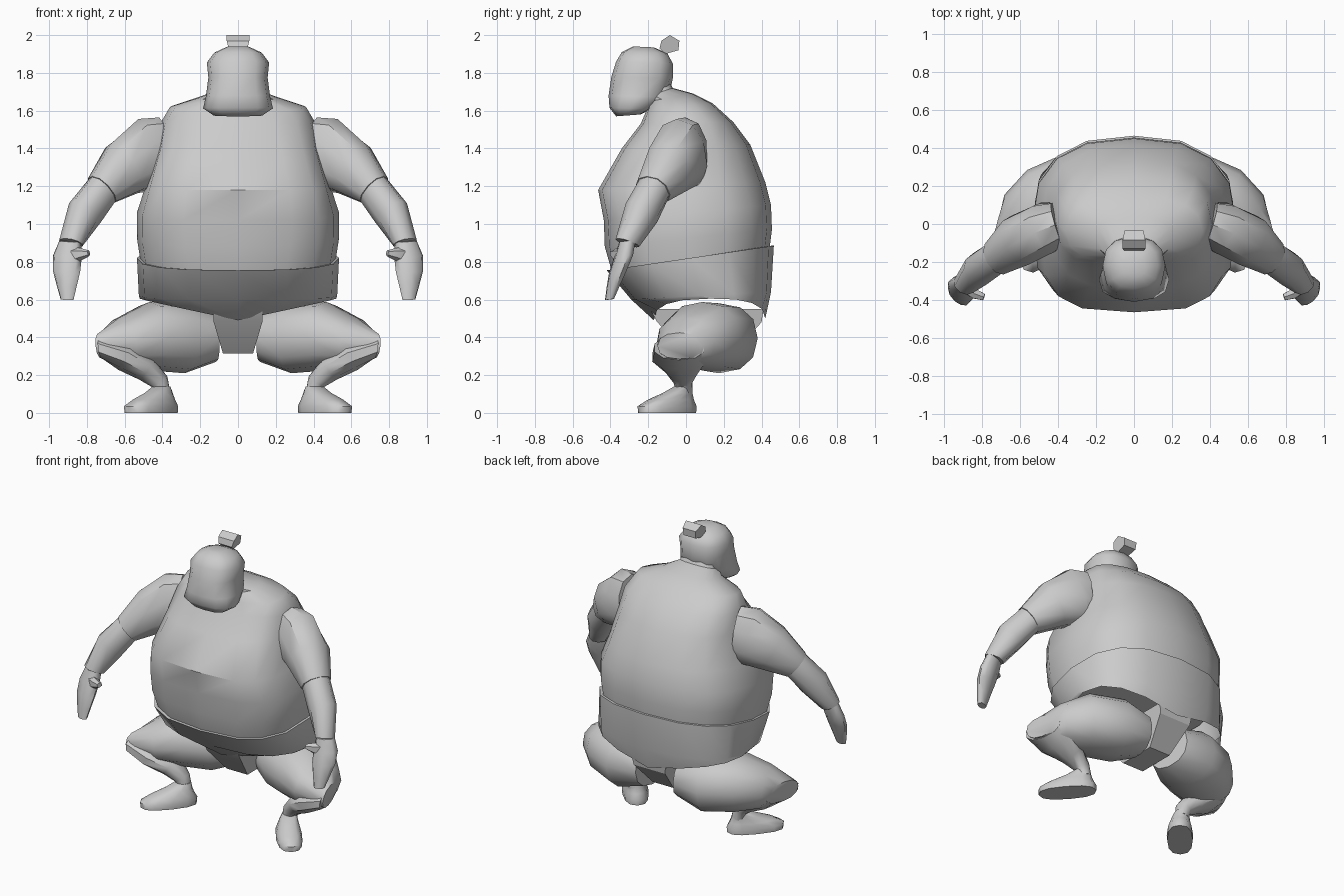
import bpy, bmesh, math
from mathutils import Vector as V


def finish(name, bm, mirror=False, angle=40):
    bmesh.ops.recalc_face_normals(bm, faces=bm.faces)
    me = bpy.data.meshes.new(name)
    bm.to_mesh(me)
    bm.free()
    ob = bpy.data.objects.new(name, me)
    bpy.context.collection.objects.link(ob)
    bpy.ops.object.select_all(action='DESELECT')
    ob.select_set(True)
    bpy.context.view_layer.objects.active = ob
    bpy.ops.object.shade_smooth_by_angle(angle=math.radians(angle))
    if mirror:
        ob.modifiers.new("Mirror", 'MIRROR').use_mirror_merge = False
    return ob


def loft(name, rings, caps=True, mirror=False, angle=40):
    bm = bmesh.new()
    vs = [[bm.verts.new(p) for p in r] for r in rings]
    n = len(vs[0])
    for a, b in zip(vs, vs[1:]):
        for i in range(n):
            bm.faces.new((a[i], a[(i + 1) % n], b[(i + 1) % n], b[i]))
    if caps:
        bm.faces.new(vs[0])
        bm.faces.new(vs[-1])
    return finish(name, bm, mirror, angle)


def oval(c, u, v, n, p=2.0, p2=None):
    # superellipse around c with half-axes u and v; p2 is the exponent on the -v half
    out = []
    for i in range(n):
        a = 2 * math.pi * i / n
        s, t = math.cos(a), math.sin(a)
        q = p2 if p2 and t < -1e-6 else p
        s = math.copysign(abs(s) ** (2 / q), s)
        t = math.copysign(abs(t) ** (2 / q), t)
        out.append(V(c) + V(u) * s + V(v) * t)
    return out


def slab(yf, zf, yb, zb, w, pf=None, n=16, p=2.5, rise=0):
    # tilted body section given by its front point, back point and half width
    f, b = V((0, yf, zf)), V((0, yb, zb))
    r = oval((f + b) / 2, (w, 0, 0), (b - f) / 2, n, p, pf)
    for q in r:
        q.z += rise * abs(q.x) / w
    return r


def tube(name, stations, n=10, p=2.2, start=None, end=None):
    # limb through (centre, upright radius, sideways radius) stations
    cs = [V(s[0]) for s in stations]
    rings = []
    for i, (c, ru, rv) in enumerate(stations):
        t = cs[min(i + 1, len(cs) - 1)] - cs[max(i - 1, 0)]
        if i == 0 and start:
            t = V(start)
        if i == len(cs) - 1 and end:
            t = V(end)
        t.normalize()
        v = t.cross(V((0, 0, 1))).normalized()
        u = v.cross(t)
        rings.append(oval(c, u * ru, v * rv, n, p))
    return loft(name, rings, mirror=True)


def prism(name, pts):
    # side profile (y, z, half width) spanning x
    bm = bmesh.new()
    l = [bm.verts.new((-w, y, z)) for y, z, w in pts]
    r = [bm.verts.new((w, y, z)) for y, z, w in pts]
    bm.faces.new(l)
    bm.faces.new(r)
    for i in range(len(l)):
        j = (i + 1) % len(l)
        bm.faces.new((l[i], l[j], r[j], r[i]))
    return finish(name, bm, angle=20)


# torso and neck: squarer across the chest than the back
loft("torso", [slab(*s) for s in (
    (-.39, .74, .44, .85, .515, 2.7), (-.43, .88, .455, .97, .535, 2.9),
    (-.435, 1.02, .45, 1.1, .535, 3.1), (-.465, 1.18, .42, 1.22, .49, 3.3),
    (-.34, 1.40, .34, 1.42, .43, 3.0), (-.24, 1.53, .25, 1.54, .41, 2.6),
    (-.21, 1.60, .14, 1.64, .36), (-.19, 1.65, .04, 1.69, .2),
    (-.22, 1.67, -.07, 1.72, .13), (-.28, 1.74, -.1, 1.78, .11))])

# head
loft("head", [slab(*s, n=12) for s in (
    (-.37, 1.57, -.24, 1.58, .13), (-.405, 1.615, -.18, 1.61, .185),
    (-.41, 1.68, -.09, 1.67, .17), (-.395, 1.78, -.07, 1.77, .157),
    (-.37, 1.86, -.07, 1.85, .165), (-.34, 1.91, -.10, 1.905, .125),
    (-.28, 1.94, -.17, 1.935, .06))], angle=60)

# topknot
prism("topknot", ((-.14, 1.93, .05), (-.13, 1.97, .06), (-.085, 2.0, .06),
                  (-.035, 1.97, .05), (-.04, 1.92, .045), (-.11, 1.90, .04)))

# loincloth: tilted waistband dipping to the centre, and strap between the legs
loft("waistband", [
    slab(-.40, .755, .45, .885, .515, 2.7),
    slab(-.42, .755, .465, .885, .535, 2.7),
    slab(-.29, .60, .45, .64, .525, 2.7),
    slab(-.17, .49, .42, .50, .52, 2.7, rise=.11)], caps=False)
prism("loincloth_strap", ((-.19, .55, .13), (-.155, .485, .13), (-.01, .315, .08),
                          (.25, .315, .08), (.40, .48, .12), (.41, .55, .13)))

# arms
tube("upper_arm", [((.40, .0, 1.38), .185, .12), ((.46, -.02, 1.37), .20, .14),
                   ((.60, -.085, 1.295), .155, .14), ((.72, -.175, 1.18), .095, .098)],
     start=(1, -.3, -.1), end=(.65, -.4, -.65))
tube("forearm", [((.715, -.17, 1.185), .092, .09), ((.81, -.235, 1.06), .098, .09),
                 ((.885, -.31, .90), .064, .064)],
     start=(.65, -.4, -.65), end=(.2, -.3, -.9))

# hands: flattened palm with a short thumb
across = V((.95, .3, .05))
loft("hand", [oval(c, across * a, V((-.3, .95, .1)) * b, 8, 2.4) for c, a, b in (
    ((.888, -.31, .91), .06, .042), ((.903, -.33, .83), .08, .045),
    ((.908, -.36, .75), .076, .042), ((.907, -.385, .67), .055, .032),
    ((.905, -.405, .60), .036, .022))], mirror=True, angle=60)
tube("thumb", [((.88, -.335, .83), .05, .035), ((.835, -.37, .84), .034, .028),
               ((.79, -.385, .845), .016, .02)], n=6)

# legs: thigh ends in a blunt knee, calf folds back under it
tube("thigh", [((.12, .20, .40), .13, .15), ((.28, .175, .395), .185, .215),
               ((.46, .09, .405), .182, .22), ((.61, .0, .375), .13, .17),
               ((.725, -.035, .355), .07, .12)],
     n=12, p=2.3, end=(1, .25, -.1))
tube("calf", [((.715, -.035, .345), .065, .14), ((.60, -.035, .295), .075, .15),
              ((.485, -.02, .23), .066, .09), ((.415, -.015, .165), .05, .05),
              ((.40, -.01, .10), .042, .046)],
     start=(-1, -.2, .1), end=(-.3, 0, -1))

# feet, turned outwards
d, s = V((.65, -.76, 0)), V((.76, .65, 0))
loft("foot", [oval(c, d * a, s * b, 12, 2.5) for c, a, b in (
    ((.46, -.1, 0), .183, .08), ((.46, -.1, .035), .185, .083),
    ((.445, -.08, .07), .14, .072), ((.42, -.045, .105), .085, .058),
    ((.405, -.015, .14), .047, .044))], mirror=True, angle=50)
